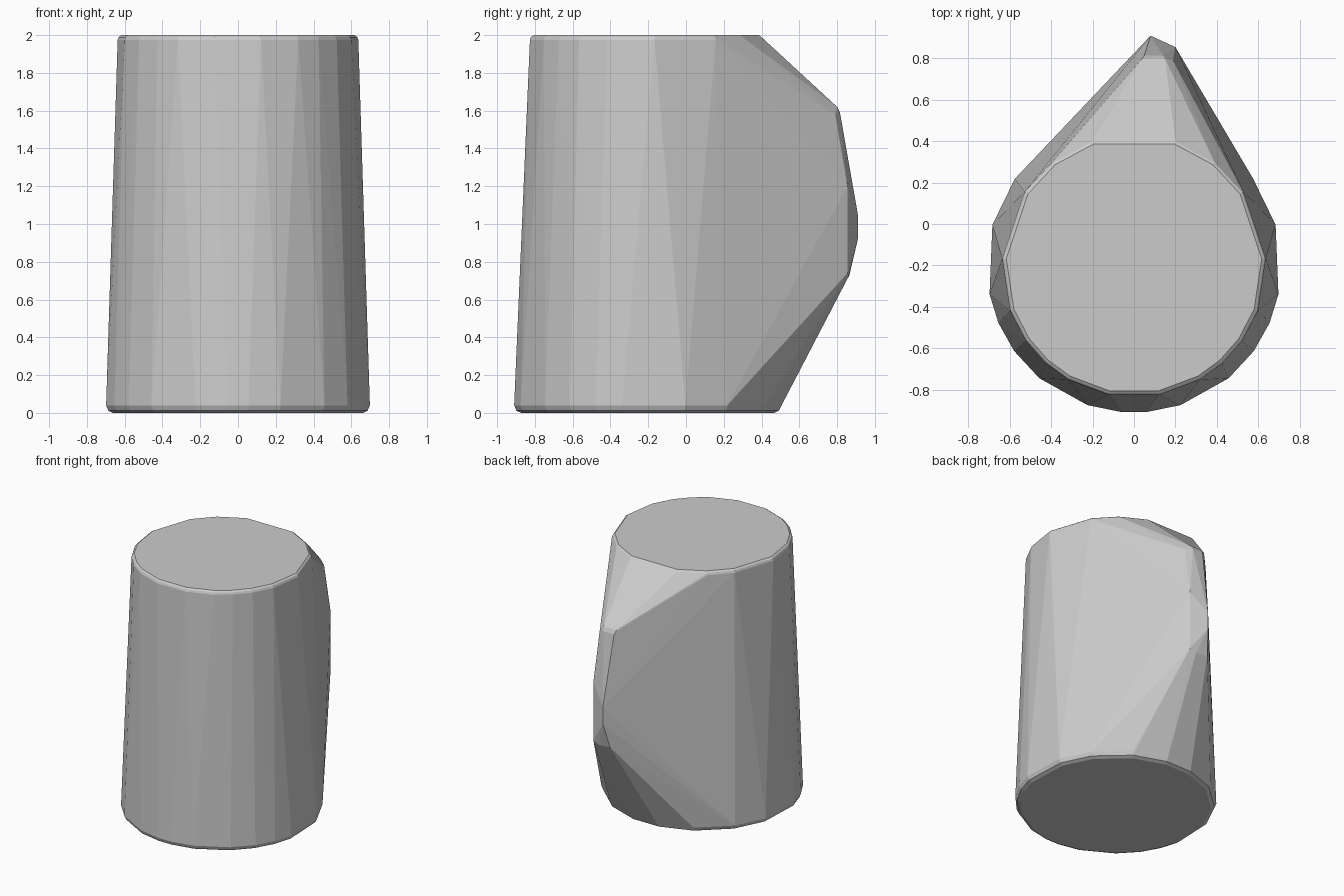
import bpy, bmesh
from math import radians, sin, cos

if "Cube" in bpy.data.objects:
    bpy.data.objects.remove(bpy.data.objects["Cube"])

bm = bmesh.new()
CENTRE_Y = -0.2

def ring(radius, z, angles):
    # mirrored ring: angles run from the front (-90) to the back (90) of the right half
    for a in angles:
        for side in (-1, 1):
            t = radians(a)
            bm.verts.new((side * radius * cos(t), CENTRE_Y + radius * sin(t), z))

# Tapered cup body with softened rims
low = (-85.5, -71.6, -50, -35.5, -23, -11.3, 16, 36, 60, 81)
high = (-79, -60, -48, -35, -20, 3, 34, 52, 71.5)
ring(0.675, 0.0, low)
ring(0.70, 0.012, low)
ring(0.712, 0.04, low)
ring(0.638, 1.975, high)
ring(0.632, 1.99, high)
ring(0.618, 2.0, high)

# Outer points of the enclosed handle, slightly right of centre
handle = [
    (0.04, 0.80, 1.62), (0.15, 0.80, 1.62), (0.05, 0.815, 1.59),
    (0.14, 0.815, 1.59), (0.19, 0.79, 1.58),
    (0.20, 0.855, 1.20), (0.20, 0.855, 0.74),
    (0.08, 0.91, 1.05), (0.08, 0.91, 0.92),
    (0.05, 0.865, 0.73), (0.15, 0.86, 0.72),
]
for p in handle:
    bm.verts.new(p)

# Wrap everything in one faceted skin
res = bmesh.ops.convex_hull(bm, input=bm.verts[:])
loose = [v for v in bm.verts if not v.link_faces]
bmesh.ops.delete(bm, geom=loose, context='VERTS')
bmesh.ops.dissolve_limit(bm, angle_limit=radians(0.5), verts=bm.verts[:], edges=bm.edges[:])
bmesh.ops.recalc_face_normals(bm, faces=bm.faces[:])

mesh = bpy.data.meshes.new("mug_hull")
bm.to_mesh(mesh)
bm.free()
obj = bpy.data.objects.new("mug_hull", mesh)
bpy.context.collection.objects.link(obj)
